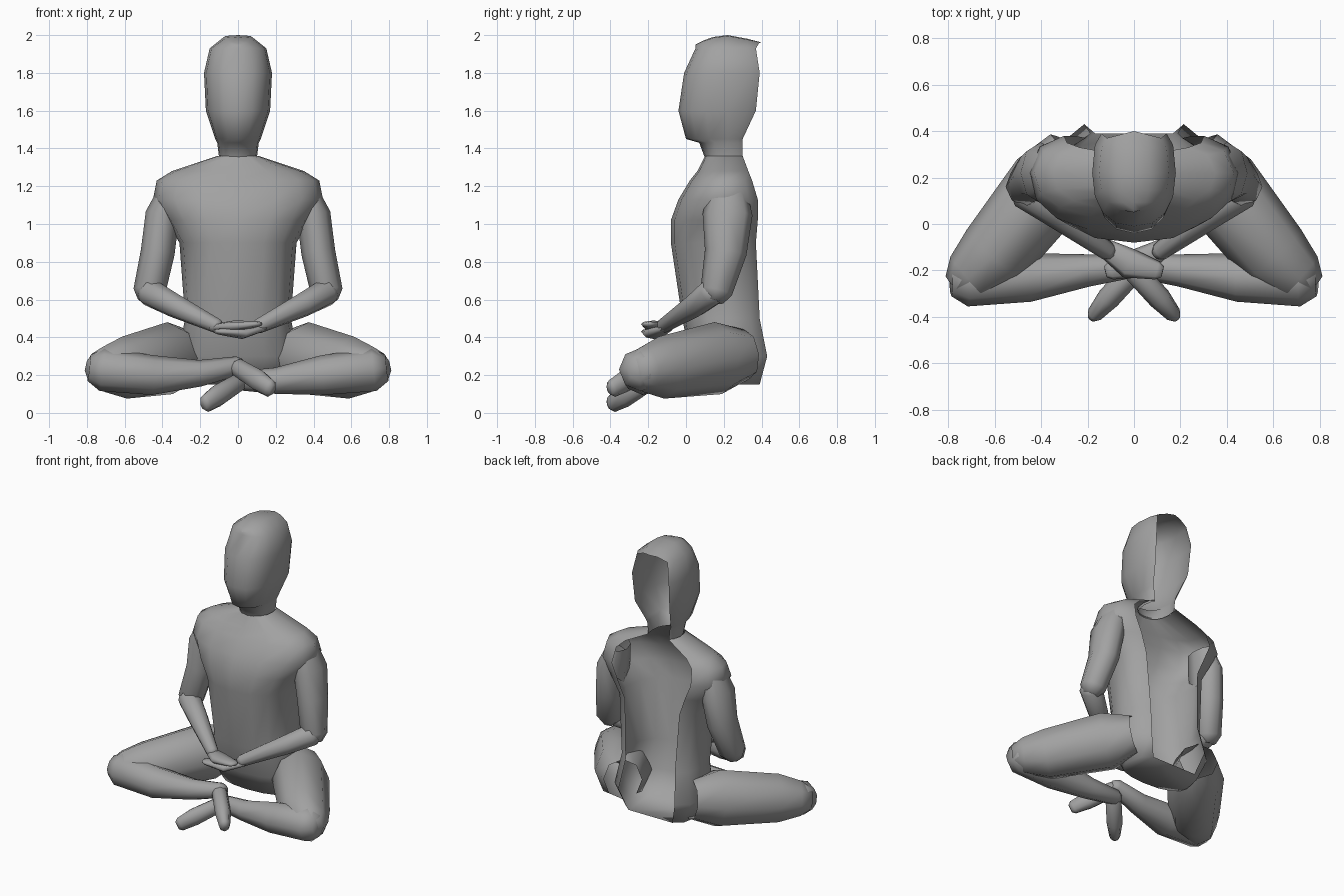
import bpy
import bmesh
from math import sin, cos, pi
from mathutils import Vector

cube = bpy.data.objects.get("Cube")
if cube:
    bpy.data.objects.remove(cube)

color = (.36, .36, .36, 1)
grey = bpy.data.materials.new("plain_grey")
grey.use_nodes = True
grey.diffuse_color = color
grey.node_tree.nodes["Principled BSDF"].inputs["Base Color"].default_value = color


def loft(name, rings, closed, cap_start, cap_end):
    """Skin a row of equal-length rings into one smooth object."""
    bm = bmesh.new()
    rows = [[bm.verts.new(point) for point in ring] for ring in rings]
    count = len(rows[0])
    for lower, upper in zip(rows, rows[1:]):
        for i in range(count if closed else count - 1):
            j = (i + 1) % count
            bm.faces.new((lower[i], lower[j], upper[j], upper[i]))
    if cap_start:
        bm.faces.new(rows[0])
    if cap_end:
        bm.faces.new(rows[-1])
    bmesh.ops.remove_doubles(bm, verts=bm.verts, dist=.001)
    bmesh.ops.recalc_face_normals(bm, faces=bm.faces)
    for face in bm.faces:
        face.smooth = True
    mesh = bpy.data.meshes.new(name)
    bm.to_mesh(mesh)
    bm.free()
    mesh.materials.append(grey)
    body_part = bpy.data.objects.new(name, mesh)
    bpy.context.collection.objects.link(body_part)


def both_sides(half):
    """Mirror a half ring that starts on the centre line."""
    mirrored = [Vector((-point.x, point.y, point.z)) for point in reversed(half[1:])]
    return mirrored + half


def shell_half(z, front, width, back, edge_ratio):
    """Half ring from the centre front round to the open back edge."""
    side_y = .22
    edge_x = width * edge_ratio
    half = []
    for step in range(5):
        angle = step * pi / 8
        across = sin(angle) ** .85
        forward = max(cos(angle), 0) ** .85
        half.append(Vector((width * across, side_y - (side_y - front) * forward, z)))
    for angle in (pi / 4, pi / 2):
        x = edge_x + (width - edge_x) * cos(angle)
        y = side_y + (back - side_y) * sin(angle)
        half.append(Vector((x, y, z)))
    return half


def limb(name, side, stations, ref=(0, 0, 1), tall=(1, 1), round_start=True):
    """Tube along (x, y, z, radius) stations with a rounded end."""
    sides = 8
    points = [Vector((side * x, y, z)) for x, y, z, radius in stations]
    last = len(points) - 1
    rings = []
    for i, point in enumerate(points):
        tangent = (points[min(i + 1, last)] - points[max(i - 1, 0)]).normalized()
        across = tangent.cross(Vector(ref)).normalized()
        upward = across.cross(tangent)
        radius = stations[i][3]
        height = radius * (tall[0] + (tall[1] - tall[0]) * i / last)
        ring = []
        for k in range(sides):
            angle = k * 2 * pi / sides
            ring.append(across * radius * cos(angle) + upward * height * sin(angle))
        tip = tangent * radius * .6
        if i == 0 and round_start:
            rings.append([point - tip + offset * .6 for offset in ring])
        rings.append([point + offset for offset in ring])
        if i == last:
            rings.append([point + tip + offset * .6 for offset in ring])
    loft(name, rings, True, round_start, True)


# Torso: shell with an open back and a floor (height, front, half width, back)
torso = [
    (.15, .1, .25, .39),
    (.3, .02, .32, .43),
    (.5, -.02, .28, .39),
    (.9, -.08, .31, .37),
    (1.02, -.08, .38, .38),
    (1.13, -.04, .45, .38),
    (1.23, .02, .43, .35),
    (1.28, .06, .35, .33),
    (1.36, .1, .11, .3),
]
torso_rings = [both_sides(shell_half(*row, edge_ratio=.67)) for row in torso]
loft("torso", torso_rings, False, True, False)

# Neck and head: open-backed shell closed by a ridge over the crown
head = [
    (1.35, .1, .1, .3),
    (1.43, .07, .11, .3),
    (1.45, 0, .12, .3),
    (1.6, -.04, .17, .37),
    (1.8, -.01, .18, .39),
    (1.93, .05, .15, .37),
]
halves = [shell_half(*row, edge_ratio=.78) for row in head]
brow = halves[-1]
for spread in (.45, 0):
    crown = []
    for point in brow:
        arch = 2 - .05 * ((point.y - .22) / .17) ** 2
        crown.append(Vector((point.x * spread, point.y, arch - .01 * spread)))
    crown[-1].y += .03 * (1 - spread)
    halves.append(crown)
loft("head", [both_sides(half) for half in halves], False, False, False)

# Limbs, mirrored; the right shin and hand rest over the left ones
for side, word, lift in ((1, "left", 0), (-1, "right", .08)):
    limb(word + "_upper_arm", side, [
        (.36, .22, 1.18, .06),
        (.4, .22, 1.05, .09),
        (.425, .21, .85, .09),
        (.47, .16, .64, .085),
    ], ref=(0, 1, 0), tall=(1.7, 1), round_start=False)

    limb(word + "_forearm", side, [
        (.47, .14, .64, .075),
        (.34, .05, .57, .065),
        (.11, -.12, .46, .04),
    ])

    limb(word + "_hand", side, [
        (.13, -.1, .45, .04),
        (.02, -.17, .42 + lift / 2, .065),
        (-.1, -.2, .43 + lift / 2, .04),
    ], tall=(.5, .4))

    limb(word + "_thigh", side, [
        (.26, .32, .31, .12),
        (.36, .17, .29, .18),
        (.6, -.13, .24, .16),
        (.71, -.23, .23, .12),
    ], tall=(1.1, 1), round_start=False)

    limb(word + "_shin", side, [
        (.72, -.24, .23, .115),
        (.45, -.23, .2, .105),
        (.2, -.2, .17 + lift / 2, .07),
        (0, -.18, .17 + lift, .05),
    ])

    limb(word + "_foot", side, [
        (0, -.2, .16 + lift, .05),
        (-.11, -.32, .09 + lift, .05),
        (-.17, -.39, .05 + lift, .035),
    ], tall=(1, 1.4))
